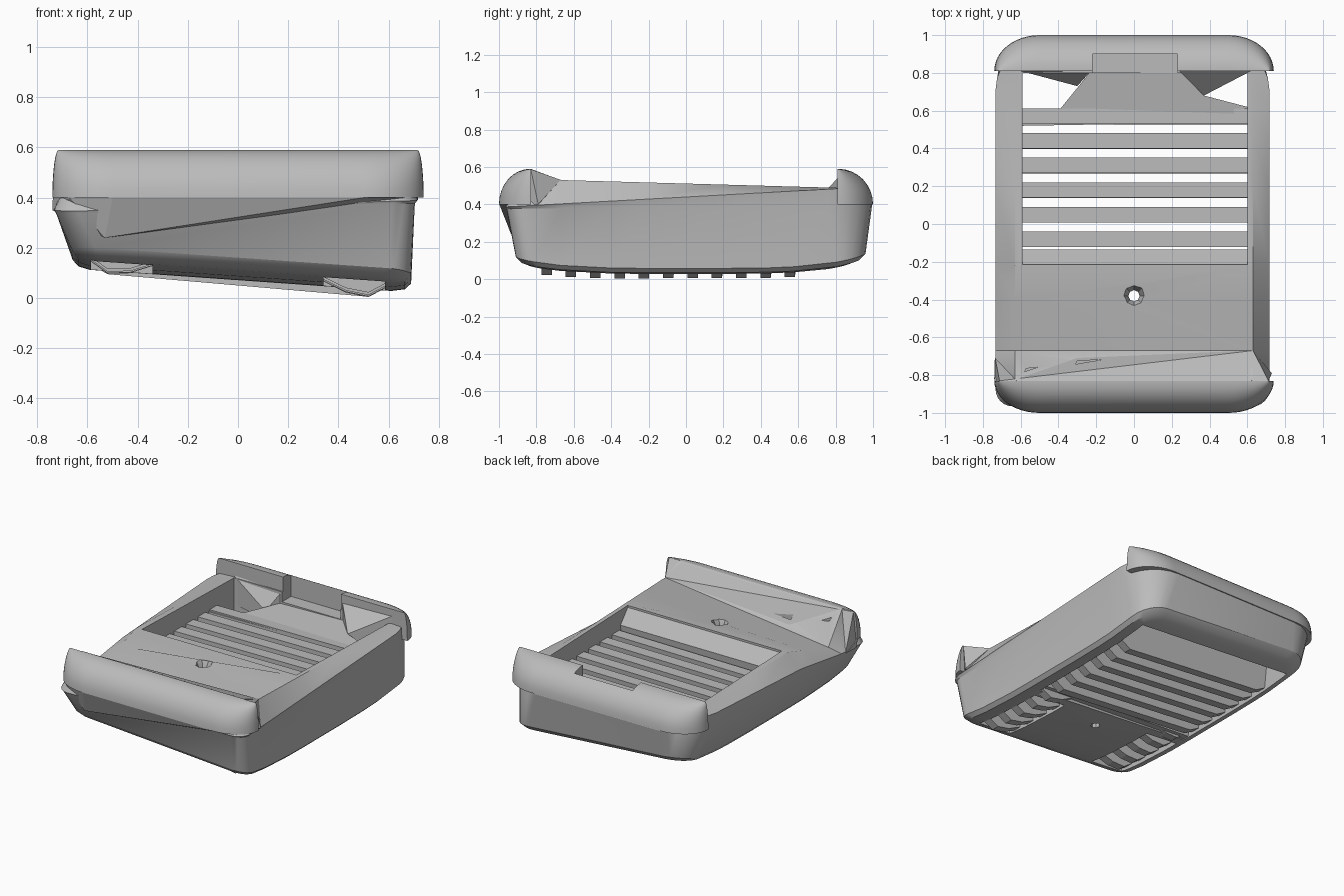
import bpy
import bmesh
from math import sin, cos, pi

cube = bpy.data.objects.get("Cube")
if cube:
    bpy.data.objects.remove(cube)

grey = bpy.data.materials.new("plain grey")
grey.use_nodes = True
grey.diffuse_color = (0.5, 0.5, 0.5, 1)
grey.node_tree.nodes["Principled BSDF"].inputs["Base Color"].default_value = (0.5, 0.5, 0.5, 1)


def finish(name, bm):
    bmesh.ops.recalc_face_normals(bm, faces=bm.faces)
    mesh = bpy.data.meshes.new(name)
    bm.to_mesh(mesh)
    bm.free()
    mesh.materials.append(grey)
    obj = bpy.data.objects.new(name, mesh)
    bpy.context.collection.objects.link(obj)
    return obj


def outline(hx, y0, y1, r0, r1, sides):
    """Right half from front to back, then its mirror: a rounded rectangle."""
    half = []
    for i in range(7):
        a = pi / 2 * i / 6
        half.append((hx - r0 + r0 * sin(a), y0 + r0 - r0 * cos(a)))
    for y in sides:
        half.append((hx, y))
    for i in range(7):
        a = pi / 2 * i / 6
        half.append((hx - r1 + r1 * cos(a), y1 - r1 + r1 * sin(a)))
    return half + [(-x, y) for x, y in reversed(half)]


def loft(name, layers):
    """Skin stacked outlines, closing both ends with strips from side to side."""
    bm = bmesh.new()
    rings = [[bm.verts.new(p) for p in layer] for layer in layers]
    n = len(rings[0])
    for a, b in zip(rings, rings[1:]):
        for i in range(n):
            j = (i + 1) % n
            bm.faces.new((a[i], a[j], b[j], b[i]))
    for ring in (rings[0], rings[-1]):
        for i in range(n // 2 - 1):
            bm.faces.new((ring[i], ring[i + 1], ring[n - 2 - i], ring[n - 1 - i]))
    bmesh.ops.remove_doubles(bm, verts=bm.verts, dist=0.0005)
    return finish(name, bm)


def prism(name, lower, upper):
    """Solid between two matching polygons."""
    bm = bmesh.new()
    a = [bm.verts.new(p) for p in lower]
    b = [bm.verts.new(p) for p in upper]
    bm.faces.new(a)
    bm.faces.new(b)
    for i in range(len(a)):
        j = (i + 1) % len(a)
        bm.faces.new((a[i], a[j], b[j], b[i]))
    return finish(name, bm)


def hull(name, points):
    bm = bmesh.new()
    for p in points:
        bm.verts.new(p)
    bmesh.ops.convex_hull(bm, input=bm.verts)
    return finish(name, bm)


def box(name, x0, x1, y0, y1, z0, z1):
    flat = [(x0, y0), (x1, y0), (x1, y1), (x0, y1)]
    return prism(name, [(x, y, z0) for x, y in flat], [(x, y, z1) for x, y in flat])


def cut(target, cutter):
    mod = target.modifiers.new("cut", "BOOLEAN")
    mod.operation = "DIFFERENCE"
    mod.solver = "EXACT"
    mod.object = cutter
    bpy.context.view_layer.objects.active = target
    bpy.ops.object.modifier_apply(modifier=mod.name)
    bpy.data.objects.remove(cutter)


def smooth(obj):
    bpy.ops.object.select_all(action="DESELECT")
    obj.select_set(True)
    bpy.context.view_layer.objects.active = obj
    bpy.ops.object.shade_smooth_by_angle(angle=0.5)


# Body: leaning, slightly cambered tub with sloping rails and a twisted deck
def under(base):
    return lambda x, y: base + 0.08 * y ** 4 - 0.07 * x


def front_dip(x, y):
    return max(0, min(1, (-0.22 - y) / 0.45)) if x < 0 else 0


def rim(x, y):
    return 0.39 + 0.055 * (y + 0.9) - 0.04 * front_dip(x, y)


def belt(x, y):
    return rim(x, y) - 0.01 - 0.045 * (y + 0.97)


def deck(x, y):
    if y < -0.68:
        return 0.53 + 0.375 * (-0.67 - y)
    return 0.53 - 0.028 * (y + 0.67) - 0.15 * front_dip(x, y)


stations = (-0.67, -0.4, -0.22, 0.2, 0.45, 0.58)
rings = [
    (0.6, 0.01, -0.84, 0.87, 0.08, 0.12, under(0.07)),
    (0.65, 0.015, -0.88, 0.93, 0.09, 0.15, under(0.08)),
    (0.675, 0.015, -0.91, 0.96, 0.09, 0.16, under(0.105)),
    (0.715, -0.01, -0.96, 0.995, 0.09, 0.24, belt),
    (0.725, -0.008, -0.965, 0.95, 0.09, 0.24, rim),
    (0.63, 0, -0.83, 0.81, 0.01, 0.01, deck),
]
body = loft("body", [[(x + dx, y, z(x, y)) for x, y in outline(hx, y0, y1, r0, r1, stations)]
                     for hx, dx, y0, y1, r0, r1, z in rings])

# Ramp rising from the deck to the front bumper
ramp = hull("front_ramp", [(-0.712, -0.83, 0.588), (0.712, -0.83, 0.588), (0.63, -0.67, 0.531),
                           (-0.735, -0.71, 0.355), (0.73, -0.79, 0.4), (-0.735, -0.83, 0.36), (0.7, -0.83, 0.4)])

# Openings in the body
cut(body, box("cavity", -0.59, 0.6, -0.215, 0.8, -1, 1))
cut(body, box("back_recess", -0.22, 0.23, 0.78, 0.9, 0.42, 1))
for s in (-1, 1):
    cut(body, box("pocket", *sorted((s * 0.34, s * 0.585)), -0.82, -0.28, -0.2, 0.2))
for x0, x1, y in ((-0.31, -0.17, -0.73), (-0.58, -0.51, -0.77)):
    wedge = [(x0, y - 0.012), (x1, y + 0.012), (x0 + 0.01, y + 0.005)]
    for part in (body, ramp):
        cut(part, prism("slit", [(x, v, 0.42) for x, v in wedge], [(x, v, 0.7) for x, v in wedge]))


def ring_points(r, z):
    return [(r * cos(pi * i / 4), r * sin(pi * i / 4) - 0.38, z) for i in range(8)]


cut(body, prism("hole", ring_points(0.03, -0.2), ring_points(0.03, 0.8)))
cut(body, prism("countersink", ring_points(0.025, 0.44), ring_points(0.075, 0.54)))
smooth(body)


# Rounded bumpers at both ends, with their corners swept round in plan
def bumper(name, s, inner):
    layers = []
    for i in range(9):
        a = pi / 2 * i / 8
        depth = 0.004 + (0.996 - inner) * cos(a)
        hx = 0.715 + 0.025 * cos(a)
        bend = []
        for k in range(13):
            t = pi / 2 * k / 12
            bend.append((hx - 0.24 + 0.24 * sin(t), -inner - depth * cos(t)))
        plan = bend + [(-x, y) for x, y in reversed(bend)]
        layers.append([(x, -s * y, 0.4 + 0.19 * sin(a)) for x, y in plan])
    return loft(name, layers)


front_bumper = bumper("front_bumper", -1, 0.83)
back_bumper = bumper("back_bumper", 1, 0.81)
cut(back_bumper, box("notch", -0.22, 0.23, 0.7, 0.9, 0.3, 0.8))
smooth(front_bumper)
smooth(back_bumper)

# Wedge-shaped apron under the front bumper, deepest on the right
hull("front_apron", [(-0.53, -0.935, 0.24), (0.66, -0.96, 0.4), (0.5, -0.998, 0.4), (-0.5, -0.998, 0.4),
                     (-0.67, -0.95, 0.4), (-0.738, -0.84, 0.4), (-0.74, -0.82, 0.35), (-0.738, -0.72, 0.35),
                     (-0.5, -0.85, 0.28), (0.6, -0.85, 0.4)])


# Deep slats across the cavity, short ribs in the front pockets
def slat(name, y, pts, half, flare=0.0, shift=0.0):
    """Slat whose upper points (above z 0.3) are wider and set back."""
    def side(s):
        return [(x, y + s * half + ((s * flare + shift) if z > 0.3 else 0), z) for x, z in pts]
    prism(name, side(-1), side(1))


for k in range(11):
    y = 0.555 - 0.13 * k
    drop = 0.05 + 0.06 * y ** 4
    if k < 6:
        slat(f"slat_{k + 1}", y, [(-0.6, 0.37), (0.61, 0.38), (0.61, drop + 0.01), (0.52, drop - 0.045),
                                  (-0.52, drop + 0.045), (-0.6, drop + 0.09)], 0.028, 0.013, 0.015)
    else:
        for side, s in (("left", 1), ("right", -1)):
            tilt = -0.09 * s
            pts = [(0.33, 0.22), (0.6, 0.22), (0.6, drop + 0.05 + tilt * 0.6),
                   (0.52, drop + tilt * 0.52), (0.43, drop + 0.01 + tilt * 0.43), (0.33, drop + 0.05 + tilt * 0.33)]
            slat(f"{side}_rib_{k - 5}", y, [(s * x, z) for x, z in pts], 0.028)

# Bevelled lip dropping from the deck edge to the slats
lip = [(-0.225, 0.515), (-0.135, 0.41), (-0.17, 0.08), (-0.225, 0.08)]
prism("deck_lip", [(-0.6, y, z + 0.04 * (z < 0.1)) for y, z in lip],
      [(0.61, y, z - 0.03 * (z < 0.1)) for y, z in lip])

# Sloping plate behind the last slat, and the back corner gussets
plate = [(-0.59, 0.52, 0.36), (0.6, 0.54, 0.37), (0.6, 0.62, 0.37), (0.37, 0.68, 0.4),
         (0.23, 0.82, 0.42), (-0.22, 0.82, 0.41), (-0.39, 0.61, 0.37), (-0.59, 0.61, 0.36)]
prism("back_plate", [(x, y, z - 0.025) for x, y, z in plate], plate)
for name, tri, low, high in (("left_gusset", [(0.23, 0.82), (0.37, 0.68), (0.62, 0.81)], 0.4, 0.54),
                             ("right_gusset", [(-0.6, 0.81), (-0.3, 0.73), (-0.22, 0.82)], 0.36, 0.5)):
    prism(name, [(x, y, 0.3) for x, y in tri],
          [(x, y, low if y < 0.8 else high) for x, y in tri])
